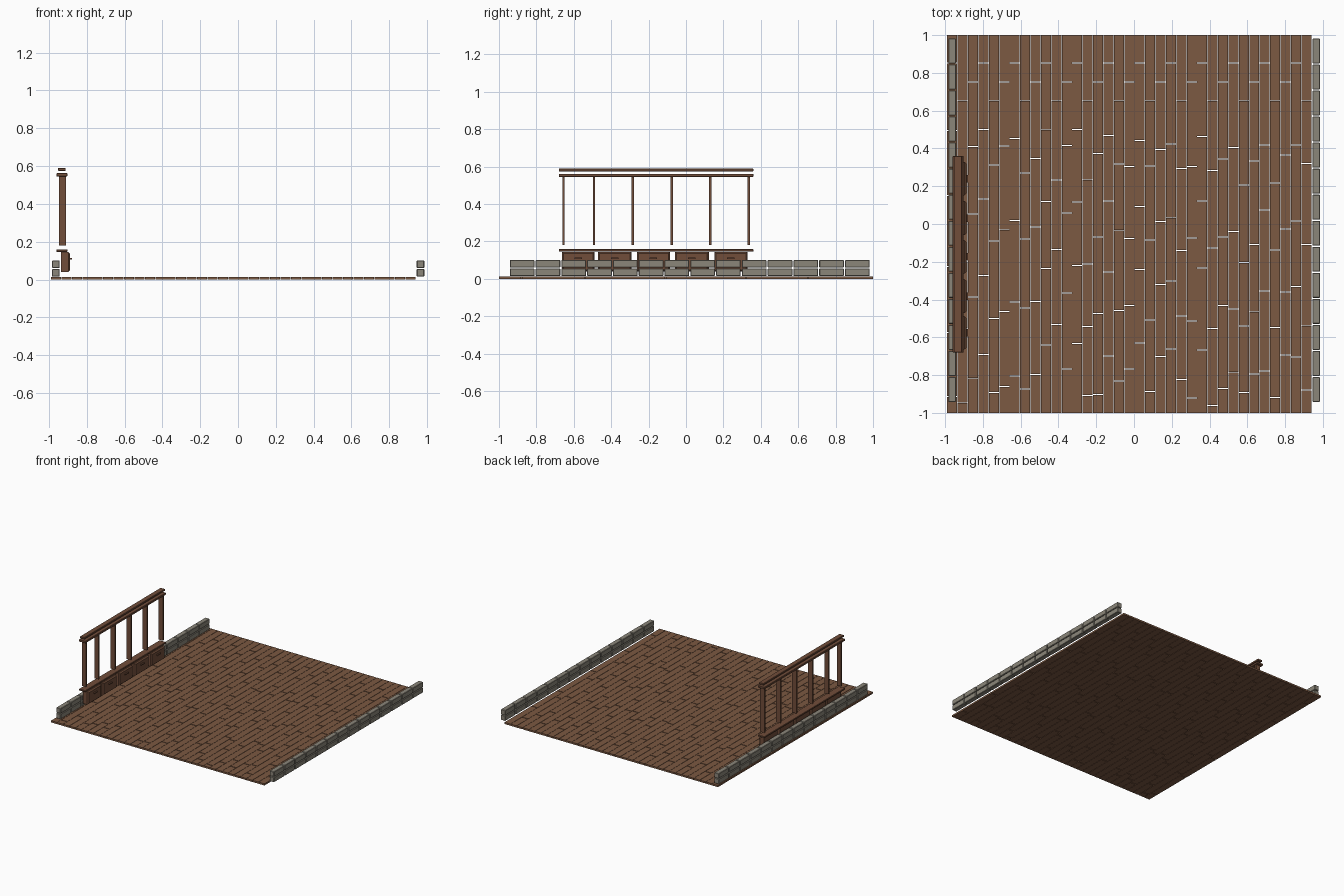
import bpy, bmesh, random
from mathutils import Matrix, Vector

if "Cube" in bpy.data.objects:
    bpy.data.objects.remove(bpy.data.objects["Cube"])

random.seed(4)


def material(name, rgb):
    m = bpy.data.materials.new(name)
    m.diffuse_color = (*rgb, 1)
    m.use_nodes = True
    m.node_tree.nodes["Principled BSDF"].inputs["Base Color"].default_value = m.diffuse_color
    return m


PLANK = material("plank brown", (0.20, 0.10, 0.054))
WOOD = material("rail brown", (0.165, 0.075, 0.042))
STONE = material("stone grey", (0.26, 0.24, 0.195))


def add_box(bm, x0, x1, y0, y1, z0, z1):
    size = Matrix.Diagonal((x1 - x0, y1 - y0, z1 - z0, 1))
    mid = Matrix.Translation(((x0 + x1) / 2, (y0 + y1) / 2, (z0 + z1) / 2))
    return bmesh.ops.create_cube(bm, size=1, matrix=mid @ size)["verts"]


def finish(bm, name, mat, bevel=0):
    me = bpy.data.meshes.new(name)
    bm.to_mesh(me)
    bm.free()
    me.materials.append(mat)
    ob = bpy.data.objects.new(name, me)
    bpy.context.collection.objects.link(ob)
    if bevel:
        mod = ob.modifiers.new("bevel", "BEVEL")
        mod.width, mod.segments = bevel, 1
    return ob


def boxes(name, mat, specs, bevel=0):
    bm = bmesh.new()
    for s in specs:
        add_box(bm, *s)
    return finish(bm, name, mat, bevel)


# Floor: 35 rows of planks with staggered end joints
rows, left, right, gap = 35, -0.99, 0.94, 0.0012
pitch = (right - left) / rows
planks = []
for i in range(rows):
    x = left + i * pitch
    top, end = 1.0, (0.85, 0.65, 0.75)[i % 3]
    while top > -1:
        if end < -0.97:
            end = -1.0
        planks.append((x + gap, x + pitch - gap, end + (0.005 if end > -1 else 0), top, 0, 0.014))
        top, end = end, end - random.uniform(0.33, 0.45)
        if top <= -1:
            break
boxes("floor_planks", PLANK, planks)

# Stone kerbs: two courses of blocks along both sides
step = 1.93 / 14
for name, x0, x1 in (("left_kerb", -0.983, -0.943), ("right_kerb", 0.945, 0.985)):
    blocks = []
    for z0, z1 in ((0.015, 0.056), (0.06, 0.101)):
        for k in range(14):
            y = -0.945 + k * step
            blocks.append((x0, x1, y + 0.003, y + step - 0.003, z0, z1))
    boxes(name, STONE, blocks, 0.003)

# Railing: sill, lower top rail and cap
y0, y1 = -0.68, 0.36
boxes("sill_rail", WOOD, [(-0.96, -0.902, y0, y1, 0.146, 0.159)], 0.002)
boxes("top_rail", WOOD, [(-0.96, -0.902, y0, y1, 0.545, 0.562)], 0.002)
boxes("cap_rail", WOOD, [(-0.951, -0.911, y0, y1, 0.575, 0.590)], 0.002)

# Upright posts
boxes("posts", WOOD, [(-0.947, -0.909, y - 0.0065, y + 0.0065, 0.18, 0.545)
                      for y in (-0.655, -0.492, -0.285, -0.077, 0.13, 0.335)])

# Raised panels below the sill, each with a small handle
bm = bmesh.new()
handles = []
for a, b in ((-0.664, -0.488), (-0.471, -0.292), (-0.263, -0.086), (-0.059, 0.122), (0.152, 0.328)):
    verts = add_box(bm, -0.935, -0.897, a, b, 0.04, 0.145)
    front = max({f for v in verts for f in v.link_faces}, key=lambda f: f.calc_center_median().x)
    bmesh.ops.inset_individual(bm, faces=[front], thickness=0.012, depth=0)
    bmesh.ops.translate(bm, verts=front.verts, vec=Vector((0.009, 0, 0)))
    mid = (a + b) / 2
    handles.append((-0.89, -0.878, mid - 0.02, mid + 0.02, 0.107, 0.115))
finish(bm, "sill_panels", WOOD)
boxes("panel_handles", WOOD, handles)
